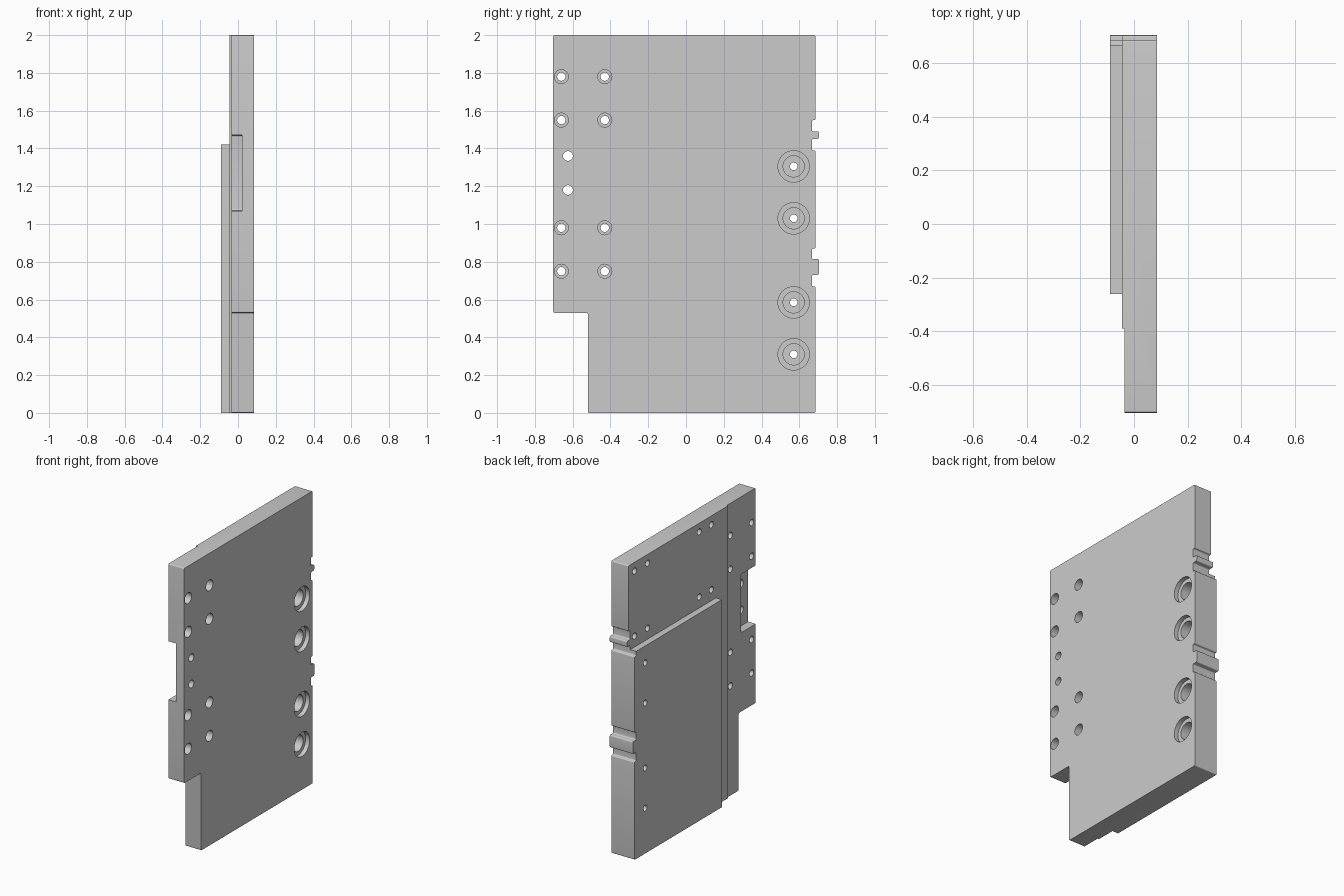
import bpy, bmesh, math
from mathutils import Vector

cube = bpy.data.objects.get("Cube")
if cube:
    bpy.data.objects.remove(cube, do_unlink=True)

grey = bpy.data.materials.new("machined grey")
grey.use_nodes = True
COLOUR = (0.6, 0.6, 0.6, 1)
grey.diffuse_color = COLOUR
grey.node_tree.nodes["Principled BSDF"].inputs["Base Color"].default_value = COLOUR

X_BACK, X_STEP, X_BASE, X_FACE = -0.09, -0.045, -0.035, 0.085


def make_object(name, bm):
    bmesh.ops.recalc_face_normals(bm, faces=bm.faces)
    mesh = bpy.data.meshes.new(name)
    bm.to_mesh(mesh)
    bm.free()
    mesh.materials.append(grey)
    obj = bpy.data.objects.new(name, mesh)
    bpy.context.collection.objects.link(obj)
    return obj


def rounded(points, radius):
    """Replace every corner of a closed outline by a short arc."""
    out = []
    for i, p in enumerate(points):
        p = Vector(p)
        a = (Vector(points[i - 1]) - p).normalized() * radius
        b = (Vector(points[(i + 1) % len(points)]) - p).normalized() * radius
        for k in range(5):
            t = k / 4
            out.append(p + a * (1 - t) ** 2 + b * t ** 2)
    return out


def extrude_x(name, outline, x0, x1):
    bm = bmesh.new()
    face = bm.faces.new([bm.verts.new((x0, y, z)) for y, z in outline])
    geom = bmesh.ops.extrude_face_region(bm, geom=[face])["geom"]
    moved = [v for v in geom if isinstance(v, bmesh.types.BMVert)]
    bmesh.ops.translate(bm, verts=moved, vec=(x1 - x0, 0, 0))
    return make_object(name, bm)


def box_outline(y0, y1, z0, z1):
    return [(y0, z0), (y1, z0), (y1, z1), (y0, z1)]


def add_bore(bm, y, z, profile, sides=40):
    """Stepped round cutter along x; profile is (x, radius) pairs."""
    rings = []
    for x, r in profile:
        angles = [math.tau * i / sides for i in range(sides)]
        rings.append([bm.verts.new((x, y + r * math.cos(a), z + r * math.sin(a)))
                      for a in angles])
    for low, high in zip(rings, rings[1:]):
        for i in range(sides):
            j = (i + 1) % sides
            bm.faces.new((low[i], low[j], high[j], high[i]))
    bm.faces.new(rings[0])
    bm.faces.new(rings[-1])


def cut(target, cutter):
    cutter.hide_render = True
    mod = target.modifiers.new(cutter.name, "BOOLEAN")
    mod.operation, mod.solver, mod.object = "DIFFERENCE", "EXACT", cutter
    bpy.context.view_layer.objects.active = target
    bpy.ops.object.modifier_apply(modifier=mod.name)
    bpy.data.objects.remove(cutter, do_unlink=True)


# Plate outline with the corner cut-out and two locating tabs set in grooves
EDGE, GROOVE, TAB = 0.685, 0.667, 0.703
outline = [(-0.52, 0), (EDGE, 0)]
for z0, tab0, tab1, z1 in ((0.67, 0.73, 0.815, 0.87), (1.39, 1.45, 1.49, 1.55)):
    outline += [(EDGE, z0), (GROOVE, z0), (GROOVE, tab0), (TAB, tab0),
                (TAB, tab1), (GROOVE, tab1), (GROOVE, z1), (EDGE, z1)]
outline += [(EDGE, 2), (-0.703, 2), (-0.703, 0.53), (-0.52, 0.53)]
plate = extrude_x("mounting_plate", rounded(outline, 0.008), X_BACK, X_FACE)

# Lower the rear face in steps, leaving the raised pad
cut(plate, extrude_x("front_step_cutter", box_outline(-1, -0.39, -1, 3), -1, X_BASE))
cut(plate, extrude_x("pad_side_cutter", box_outline(-1, -0.26, -1, 3), -1, X_STEP))
cut(plate, extrude_x("pad_top_cutter", box_outline(-1, 1, 1.42, 3), -1, X_STEP))

# Recess in the front edge
cut(plate, extrude_x("recess_cutter",
                     rounded(box_outline(-0.9, -0.545, 1.07, 1.47), 0.01), -1, 0.022))

# All round holes
bores = bmesh.new()
for z in (0.75, 0.98, 1.55, 1.78):
    for y in (-0.66, -0.43):
        add_bore(bores, y, z, [(-0.2, 0.022), (0.03, 0.022), (0.03, 0.037), (0.2, 0.037)])
for z in (1.18, 1.36):
    add_bore(bores, -0.625, z, [(-0.2, 0.026), (0.2, 0.026)])
for z in (0.31, 0.585, 1.03, 1.305):
    add_bore(bores, 0.57, z, [(-0.2, 0.02), (-0.03, 0.02), (-0.03, 0.056),
                              (0.055, 0.056), (0.055, 0.083), (0.2, 0.083)])
for z in (1.495, 1.94):
    for y in (-0.21, -0.08, 0.48, 0.62):
        add_bore(bores, y, z, [(-0.2, 0.021), (0.02, 0.021)])
cut(plate, make_object("bore_cutter", bores))

# Smooth bores and fillets, crisp edges elsewhere
bpy.ops.object.select_all(action="DESELECT")
plate.select_set(True)
bpy.context.view_layer.objects.active = plate
bpy.ops.object.shade_smooth_by_angle(angle=math.radians(30))
